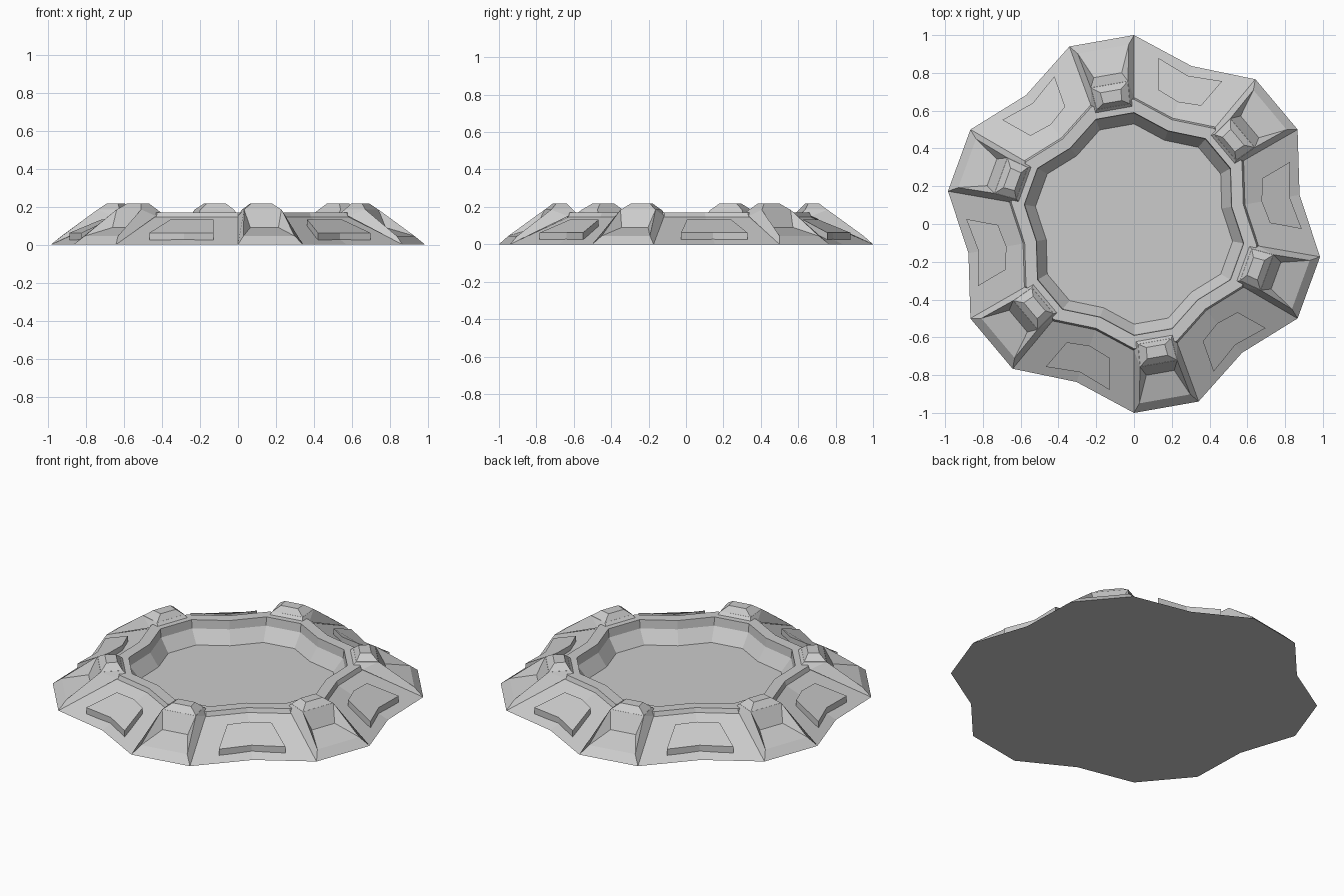
import bpy, bmesh
from math import radians, cos, sin
from mathutils import Matrix, Vector

cube = bpy.data.objects.get("Cube")
if cube:
    bpy.data.objects.remove(cube)

stone = bpy.data.materials.new("light grey stone")
stone.use_nodes = True
GREY = (0.6, 0.6, 0.6, 1)
stone.diffuse_color = GREY
stone.node_tree.nodes["Principled BSDF"].inputs["Base Color"].default_value = GREY


def finish(bm, name):
    bmesh.ops.recalc_face_normals(bm, faces=bm.faces)
    mesh = bpy.data.meshes.new(name)
    bm.to_mesh(mesh)
    bm.free()
    mesh.materials.append(stone)
    obj = bpy.data.objects.new(name, mesh)
    bpy.context.collection.objects.link(obj)
    return obj


def loft(bm, loops):
    """Skin closed loops of equal length and cap both ends."""
    rings = [[bm.verts.new(p) for p in loop] for loop in loops]
    for a, b in zip(rings, rings[1:]):
        for i in range(len(a)):
            j = (i + 1) % len(a)
            bm.faces.new((a[i], a[j], b[j], b[i]))
    bm.faces.new(rings[0])
    bm.faces.new(rings[-1])


def outline(radius, z):
    """Eighteen-sided outline, pinched in at the middle of each bay."""
    pts = []
    for i in range(18):
        r = radius * (0.89 if i % 3 == 0 else 1)
        a = radians(10 + 20 * i)
        pts.append((r * cos(a), r * sin(a), z))
    return pts


# Rampart: outer slope, lip, ledge, inner wall and sunken floor
profile = [(1, 0), (0.67, 0.145), (0.66, 0.17), (0.59, 0.17),
           (0.585, 0.12), (0.53, 0.045)]
bm = bmesh.new()
loft(bm, [outline(r, z) for r, z in profile])
finish(bm, "rampart")


def panel():
    """Raised plate lying on the outer slope of a bay."""
    bm = bmesh.new()
    outer = [(0.87, -0.18), (0.835, 0), (0.87, 0.18)]
    inner = [(0.71, 0.12), (0.686, 0), (0.71, -0.12)]
    low = [(u, t, 0.025) for u, t in outer] + [(u, t, 0.09) for u, t in inner]
    top = [(u, t, 0.062) for u, t in outer] + [(u, t, 0.132) for u, t in inner]
    loft(bm, [low, top])
    return finish(bm, "wall_panel")


def buttress():
    """Wedge with two side ridges around a stepped front recess."""
    bm = bmesh.new()
    half = {"foot": (0.985, 0.174, 0), "toe": (0.94, 0.137, 0.045),
            "shelf": (0.80, 0.075, 0.09), "brow": (0.75, 0.10, 0.185),
            "rim": (0.66, 0.116, 0.15), "back": (0.63, 0.09, 0.185),
            "root": (0.61, 0.10, 0.165)}
    L = {k: bm.verts.new((u, -t, z)) for k, (u, t, z) in half.items()}
    R = {k: bm.verts.new(p) for k, p in half.items()}
    for S in (L, R):
        for names in (("foot", "toe", "brow", "rim"), ("toe", "shelf", "brow"),
                      ("rim", "brow", "back", "root")):
            bm.faces.new([S[n] for n in names])
    for a, b in (("foot", "toe"), ("toe", "shelf"), ("shelf", "brow"),
                 ("brow", "back"), ("back", "root"), ("root", "rim"), ("rim", "foot")):
        bm.faces.new((L[a], R[a], R[b], L[b]))
    return finish(bm, "buttress")


def cap():
    """Bevelled block crowning a buttress."""
    bm = bmesh.new()
    low = [(0.75, -0.10), (0.75, 0.10), (0.63, 0.09), (0.63, -0.09)]
    top = [(0.715, -0.055), (0.715, 0.055), (0.655, 0.05), (0.655, -0.05)]
    loft(bm, [[(u, t, 0.184) for u, t in low], [(u, t, 0.217) for u, t in top]])
    return finish(bm, "buttress_cap")


# Repeat the bay parts six times around the centre
for make, start in ((panel, 10), (buttress, 40), (cap, 40)):
    for i in range(6):
        obj = make()
        obj.data.transform(Matrix.Rotation(radians(start + 60 * i), 4, "Z"))
